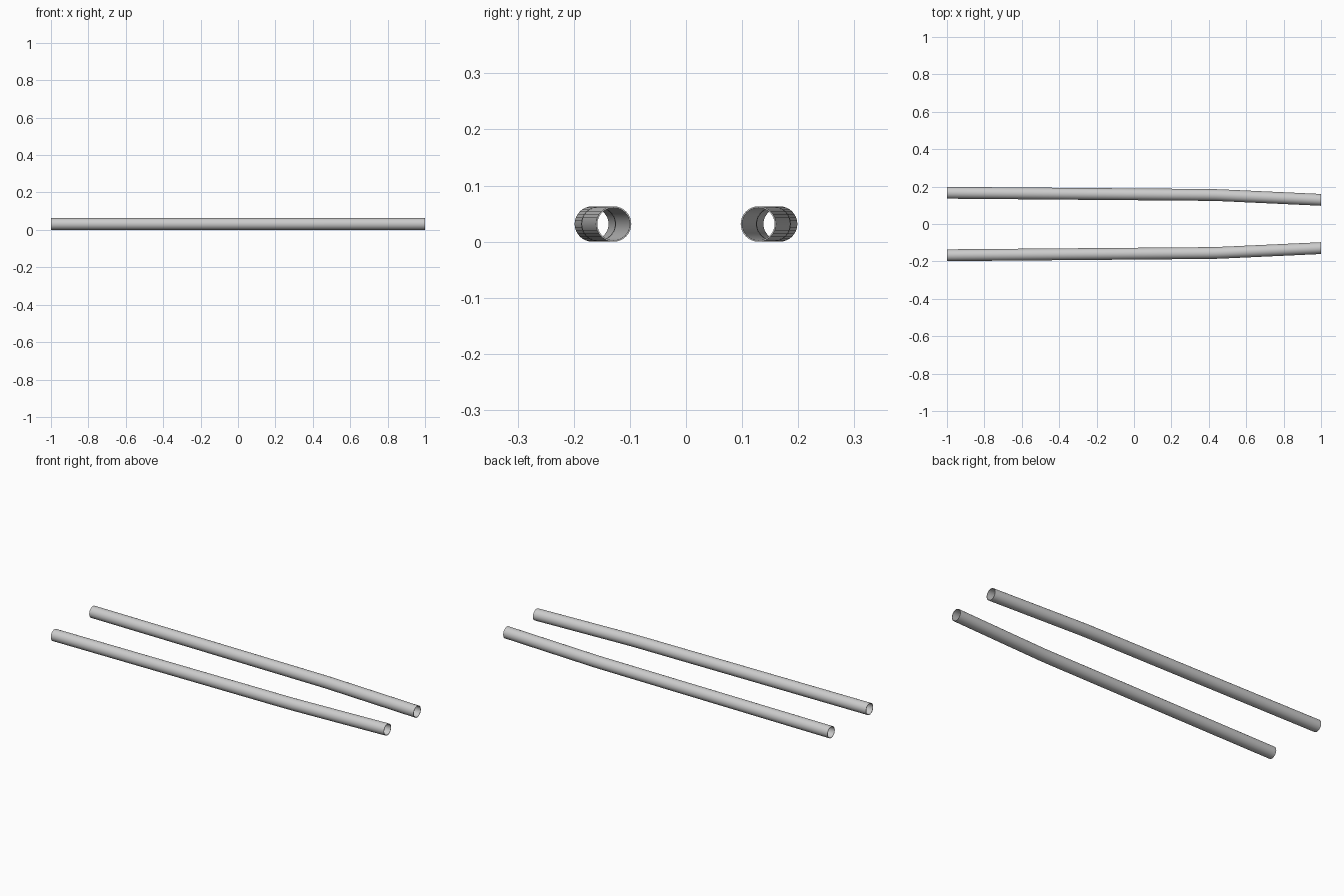
import bpy, bmesh, math

if "Cube" in bpy.data.objects:
    bpy.data.objects.remove(bpy.data.objects["Cube"])

RADIUS, WALL, SIDES = 0.0315, 0.0025, 32
# Centre line of one tube (x, y): long taper, soft bend, steeper taper
PATH = [(-1.0, 0.167), (0.38, 0.1555), (0.44, 0.1545), (0.5, 0.152), (1.0, 0.129)]


def make_tube(name, side):
    bm = bmesh.new()
    # Outer skin forwards, then inner skin backwards, so the wall closes on itself
    stations = [(x, y, RADIUS) for x, y in PATH]
    stations += [(x, y, RADIUS - WALL) for x, y in reversed(PATH)]
    rings = []
    for x, y, r in stations:
        ring = []
        for i in range(SIDES):
            a = 2 * math.pi * i / SIDES
            ring.append(bm.verts.new((x, side * y + r * math.cos(a), RADIUS + r * math.sin(a))))
        rings.append(ring)
    for k, ring in enumerate(rings):
        nxt = rings[(k + 1) % len(rings)]
        for i in range(SIDES):
            j = (i + 1) % SIDES
            bm.faces.new((ring[i], ring[j], nxt[j], nxt[i]))
    bmesh.ops.recalc_face_normals(bm, faces=bm.faces)
    mesh = bpy.data.meshes.new(name)
    bm.to_mesh(mesh)
    bm.free()
    obj = bpy.data.objects.new(name, mesh)
    bpy.context.collection.objects.link(obj)
    # Smooth walls, crisp rims
    bpy.ops.object.select_all(action='DESELECT')
    obj.select_set(True)
    bpy.context.view_layer.objects.active = obj
    bpy.ops.object.shade_smooth_by_angle(angle=math.radians(30))


# Pair of mirrored bent tubes
make_tube("front_tube", -1)
make_tube("back_tube", 1)
